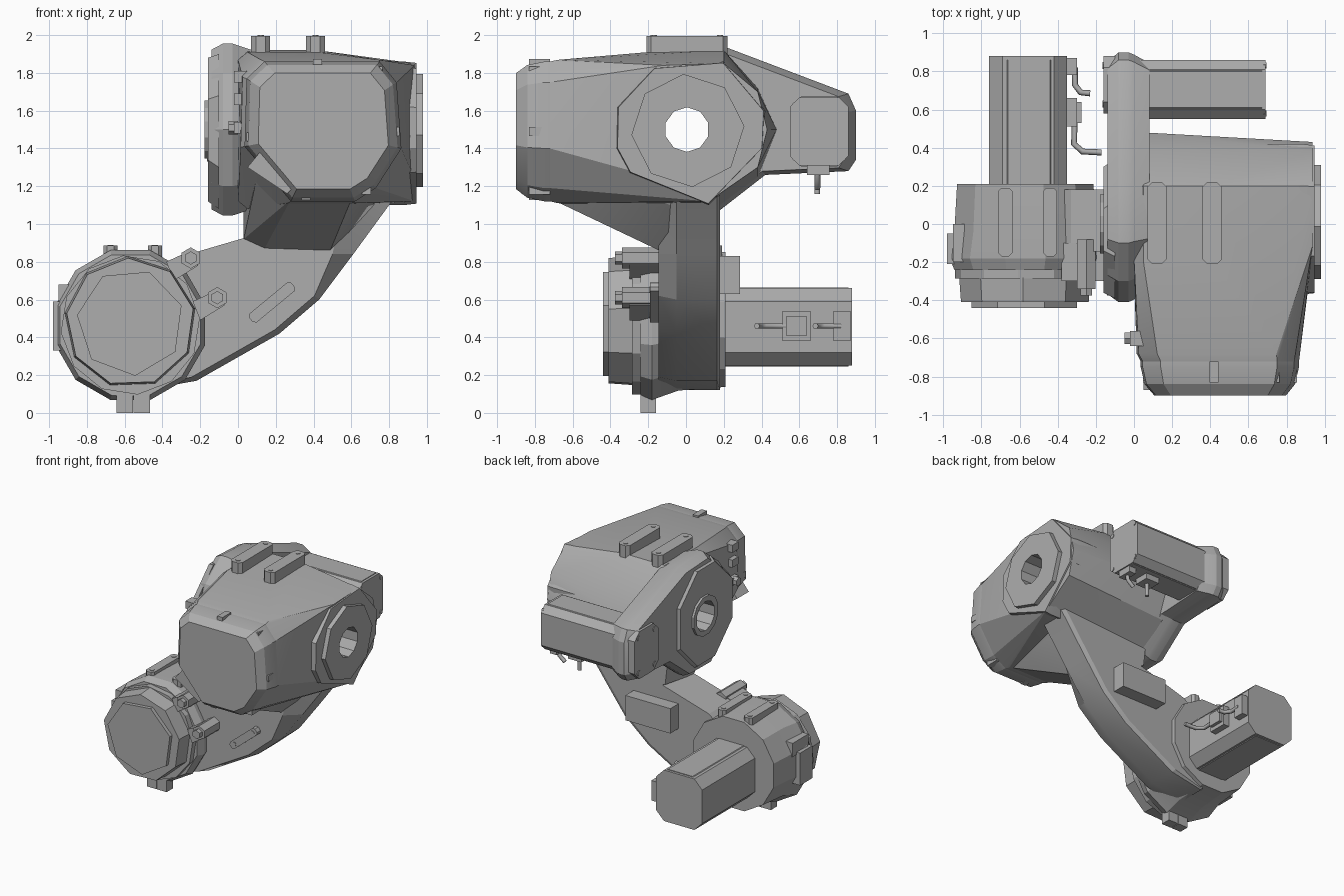
import bpy, bmesh, math
from mathutils import Matrix, Vector

if "Cube" in bpy.data.objects:
    bpy.data.objects.remove(bpy.data.objects["Cube"], do_unlink=True)

grey = bpy.data.materials.new("cast_grey")
grey.use_nodes = True
COLOUR = (0.42, 0.42, 0.42, 1)
grey.diffuse_color = COLOUR
grey.node_tree.nodes["Principled BSDF"].inputs["Base Color"].default_value = COLOUR
parts = []


def finish(name, bm):
    bmesh.ops.recalc_face_normals(bm, faces=bm.faces)
    mesh = bpy.data.meshes.new(name)
    bm.to_mesh(mesh)
    bm.free()
    mesh.materials.append(grey)
    ob = bpy.data.objects.new(name, mesh)
    bpy.context.scene.collection.objects.link(ob)
    parts.append(ob)
    return ob


def place(axis, t, p):
    u, v = p
    return {"x": (t, u, v), "y": (u, t, v), "z": (u, v, t)}[axis]


def loft(name, axis, *rings):
    """Skin matching outlines, each given as (position on axis, points)."""
    bm = bmesh.new()
    rows = [[bm.verts.new(place(axis, t, p)) for p in pts] for t, pts in rings]
    for a, b in zip(rows, rows[1:]):
        for i in range(len(a)):
            j = (i + 1) % len(a)
            bm.faces.new((a[i], a[j], b[j], b[i]))
    bm.faces.new(rows[0])
    bm.faces.new(rows[-1])
    return finish(name, bm)


def prism(name, axis, t0, t1, pts):
    return loft(name, axis, (t0, pts), (t1, pts))


def hull(name, points):
    bm = bmesh.new()
    for p in points:
        bm.verts.new(p)
    res = bmesh.ops.convex_hull(bm, input=bm.verts)
    loose = [g for g in res["geom_interior"] if isinstance(g, bmesh.types.BMVert)]
    bmesh.ops.delete(bm, geom=loose, context="VERTS")
    bmesh.ops.dissolve_limit(bm, angle_limit=0.02, verts=bm.verts, edges=bm.edges)
    return finish(name, bm)


def box(name, x0, x1, y0, y1, z0, z1):
    return prism(name, "z", z0, z1, [(x0, y0), (x1, y0), (x1, y1), (x0, y1)])


def ngon(u, v, r, n, turn=0.5):
    return [(u + r * math.cos((i + turn) * math.tau / n),
             v + r * math.sin((i + turn) * math.tau / n)) for i in range(n)]


def octo(u0, u1, v0, v1, c):
    return [(u0 + c, v0), (u1 - c, v0), (u1, v0 + c), (u1, v1 - c),
            (u1 - c, v1), (u0 + c, v1), (u0, v1 - c), (u0, v0 + c)]


def scaled(pts, s, cu, cv):
    return [(cu + (u - cu) * s, cv + (v - cv) * s) for u, v in pts]


def rail(name, length, width, height, matrix):
    """Long mounting pad with chamfered ends and two bolt heads."""
    l, w = length / 2, width / 2
    pad = prism(name, "z", 0, height, octo(-w, w, -l, l, w * 0.5))
    pad.data.transform(matrix)
    for s in (-1, 1):
        bolt = prism(name + "_bolt", "z", height - 0.01, height + 0.004,
                     ngon(0, s * (l - 0.04), 0.018, 8))
        bolt.data.transform(matrix)


def cable(name, points):
    cu = bpy.data.curves.new(name, "CURVE")
    cu.dimensions = "3D"
    cu.bevel_depth, cu.bevel_resolution = 0.016, 1
    cu.use_fill_caps = True
    sp = cu.splines.new("POLY")
    sp.points.add(len(points) - 1)
    for q, p in zip(sp.points, points):
        q.co = (*p, 1)
    cu.materials.append(grey)
    ob = bpy.data.objects.new(name, cu)
    bpy.context.scene.collection.objects.link(ob)


# Upper housing and its neck
front = [(0.28, 1.12), (0.62, 1.12), (0.73, 1.19), (0.865, 1.4), (0.84, 1.75),
         (0.75, 1.86), (0.14, 1.86), (0.045, 1.77), (0.035, 1.41)]
inner = [(-0.2, 1.91), (0.2, 1.92), (0.38, 1.72), (0.48, 1.5),
         (0.38, 1.25), (0.18, 1.1), (-0.3, 1.08)]
outer = [(-0.12, 1.84), (0.2, 1.85), (0.38, 1.7), (0.43, 1.5),
         (0.38, 1.3), (0.12, 1.12), (-0.14, 1.24), (-0.16, 1.5)]
housing = hull("upper_housing",
               [place("y", -0.72, p) for p in front]
               + [place("y", -0.68, p) for p in scaled(front, 1.025, 0.865, 1.5)]
               + [place("x", 0.05, p) for p in inner]
               + [place("x", 0.0, p) for p in scaled(inner, 0.9, 0, 1.5)]
               + [place("x", 0.42, p) for p in inner[:2]]
               + [place("x", 0.935, p) for p in outer])
hull("neck", [(0.28, -0.71, 1.13), (0.6, -0.71, 1.13), (0.03, -0.14, 0.92),
              (0.14, -0.14, 0.87), (0.42, -0.14, 0.87), (0.06, 0.18, 0.95),
              (0.5, 0.18, 0.9), (0.03, 0.18, 1.2), (0.75, 0.18, 1.2),
              (0.48, -0.1, 0.84), (0.72, -0.3, 1.16), (0.72, 0.0, 1.08),
              (0.1, -0.6, 1.25), (0.7, -0.6, 1.25)])

# Side boss and flange around the hollow shaft
boss_edge = [(-0.37, 1.4), (-0.3, 1.27), (0.12, 1.1), (0.41, 1.4),
             (0.42, 1.6), (0.2, 1.86), (-0.17, 1.83), (-0.365, 1.62)]
boss = loft("side_boss", "x", (0.7, boss_edge), (0.88, boss_edge),
            (0.945, scaled(boss_edge, 0.98, 0, 1.5)))
flange = prism("side_flange", "x", 0.9, 0.98, ngon(0.01, 1.495, 0.3, 8, 0.1))

# Front cover with clips and a folded corner plate
loft("front_cover", "y", (-0.715, front), (-0.75, front),
     (-0.84, scaled(front, 0.95, 0.45, 1.5)), (-0.9, scaled(front, 0.83, 0.46, 1.5)))
for x, z in [(0.42, 1.85), (0.74, 1.81), (0.83, 1.49), (0.68, 1.18), (0.36, 1.15), (0.07, 1.46)]:
    box("cover_clip", x - 0.024, x + 0.024, -0.83, -0.72, z - 0.024, z + 0.024)
prism("corner_plate", "y", -0.87, -0.72, [(0.05, 1.3), (0.14, 1.41), (0.33, 1.23), (0.26, 1.16)])

# Belt cover on the other side, with hub and end cap
belt = [(-0.3, 1.2), (-0.41, 1.5), (-0.3, 1.8), (-0.1, 1.955), (0.2, 1.94),
        (0.86, 1.69), (0.9, 1.6), (0.9, 1.34), (0.86, 1.28), (0.42, 1.26),
        (0.15, 1.05), (-0.14, 1.045)]
cover = loft("belt_cover", "x", (0.08, scaled(belt, 0.92, 0.2, 1.5)), (0.0, scaled(belt, 0.98, 0.3, 1.5)),
             (-0.03, belt), (-0.08, belt), (-0.14, scaled(belt, 0.93, 0.2, 1.5)))
hub = prism("cover_hub", "x", -0.1, -0.178, ngon(0, 1.5, 0.16, 12))
prism("belt_end_cap", "x", -0.1, -0.16, octo(0.58, 0.88, 1.3, 1.68, 0.06))
disc = loft("cover_disc", "x", (-0.1, octo(-0.39, 0.34, 1.08, 1.9, 0.22)),
            (-0.16, octo(-0.36, 0.3, 1.12, 1.88, 0.22)))
for y, z in [(0.63, 1.35), (0.83, 1.35), (0.63, 1.63), (0.83, 1.63)]:
    prism("cap_bolt", "x", -0.165, -0.15, ngon(y, z, 0.02, 8))
    prism("motor_bolt", "x", 0.68, 0.695, ngon(0.705 + (y - 0.73) * 1.25, z, 0.017, 8))

# Hollow shaft bore through the upper joint
cutter = prism("bore_cutter", "x", -1, 2, ngon(0.005, 1.5, 0.118, 10))
parts.remove(cutter)
cutter.hide_render = True
for ob in (housing, boss, flange, cover, hub, disc):
    mod = ob.modifiers.new("bore", "BOOLEAN")
    mod.operation, mod.object, mod.solver = "DIFFERENCE", cutter, "EXACT"
    bpy.context.view_layer.objects.active = ob
    bpy.ops.object.modifier_apply(modifier=mod.name)
bpy.data.objects.remove(cutter, do_unlink=True)

# Plugs beside the front cover
for z in (1.51, 1.66, 1.78):
    box("plug_body", -0.02, 0.08, -0.64, -0.56, z - 0.03, z + 0.03)
prism("plug_nut", "x", -0.05, 0.0, ngon(-0.6, 1.51, 0.035, 6))

# Curved lower arm, its front edge cut back towards the upper end
arm_edge = [(0.92, 1.25), (0.8, 1.1), (0.61, 0.84), (0.43, 0.6), (0.22, 0.42),
            (-0.22, 0.17), (-0.5, 0.12), (-0.6, 0.6), (-0.33, 0.82),
            (0.08, 0.94), (0.06, 1.1), (0.3, 1.3), (0.8, 1.3)]
slim_edge = [(x - 0.025, z + 0.02) if i < 6 else (x, z) for i, (x, z) in enumerate(arm_edge)]
front_edge = [(0.62, 1.25), (0.56, 1.1), (0.5, 0.84)] + slim_edge[3:-1] + [(0.58, 1.3)]
loft("lower_arm", "y", (-0.145, front_edge), (-0.05, arm_edge), (0.165, arm_edge), (0.18, slim_edge))
box("arm_back_box", -0.06, 0.34, 0.15, 0.285, 0.63, 0.83)

# Lower joint housing and stepped front cover
JX, JZ = -0.57, 0.465
loft("lower_joint", "y", (-0.24, ngon(JX, JZ, 0.385, 12)), (-0.18, ngon(JX, JZ, 0.41, 12)),
     (-0.04, ngon(JX, 0.49, 0.385, 12)), (0.21, ngon(JX, 0.495, 0.37, 12)))
prism("joint_plate", "y", -0.285, -0.2, ngon(JX, JZ, 0.37, 12, 0.2))
loft("joint_front_cover", "y", (-0.28, ngon(JX, 0.48, 0.35, 9, 0.3)),
     (-0.41, ngon(JX, 0.48, 0.34, 9, 0.3)))
prism("joint_cap", "y", -0.44, -0.4, ngon(JX, 0.48, 0.285, 7, 0.35))
box("joint_side_pad", -0.98, -0.88, -0.21, -0.05, 0.33, 0.59)
box("joint_side_block", -0.95, -0.8, -0.2, 0.0, 0.57, 0.68)
for x in (-0.6, -0.51):
    box("joint_foot", x - 0.043, x + 0.043, -0.24, -0.16, 0.0, 0.12)

# Hexagonal lugs where the arm meets the joint
for x, z in [(-0.25, 0.82), (-0.11, 0.61)]:
    prism("lug_base", "y", -0.34, -0.08, ngon(x, z, 0.056, 6))
    prism("lug_bolt", "y", -0.375, -0.33, ngon(x, z, 0.035, 6))
    hull("lug_web", [(x + dx, y, z + dz) for y in (-0.3, -0.1)
                     for dx, dz in [(0, 0.04), (0.04, -0.04), (-0.13, -0.02), (-0.09, -0.12)]])

# Mounting rails
for x in (0.12, 0.41):
    rail("top_rail", 0.43, 0.1, 0.14, Matrix.Translation((x, 0.005, 1.856)))
for x in (-0.675, -0.44):
    rail("joint_rail", 0.36, 0.075, 0.09, Matrix.Translation((x, 0.01, 0.796)))
# Rail lying diagonally across the arm front
aim = Vector((0.23, 0, 0.19)).normalized()
side = aim.cross(Vector((0, -1, 0)))
turn = Matrix((side, aim, (0, -1, 0))).transposed().to_4x4()
rail("arm_rail", 0.29, 0.06, 0.05, Matrix.Translation((0.18, -0.14, 0.585)) @ turn)

# Motors with raised side strips and sockets
prism("upper_motor", "x", 0.0, 0.69, octo(0.55, 0.86, 1.31, 1.67, 0.05))
prism("upper_motor_strip", "x", 0.08, 0.67, octo(0.6, 0.81, 1.305, 1.675, 0.01))
prism("lower_motor", "y", 0.15, 0.88, octo(-0.76, -0.35, 0.25, 0.66, 0.07))
prism("lower_motor_strip", "y", 0.21, 0.86, octo(-0.67, -0.43, 0.245, 0.665, 0.01))
for a, b in [(0.4, 0.52), (0.62, 0.68)]:
    box("upper_socket", a, b, 0.64, 0.76, 1.26, 1.32)
for a, b in [(0.51, 0.66), (0.78, 0.87)]:
    box("lower_socket", -0.36, -0.3, a, b, 0.38, 0.54)
box("socket_head", -0.32, -0.275, 0.53, 0.64, 0.41, 0.51)
cable("upper_cable", [(0.46, 0.695, 1.28), (0.46, 0.695, 1.16)])
cable("upper_cable_end", [(0.65, 0.695, 1.28), (0.64, 0.695, 1.23), (0.59, 0.695, 1.19)])
cable("lower_cable", [(-0.31, 0.55, 0.46), (-0.315, 0.42, 0.46), (-0.27, 0.38, 0.46), (-0.17, 0.375, 0.46)])
cable("lower_cable_end", [(-0.31, 0.82, 0.46), (-0.31, 0.73, 0.46), (-0.28, 0.69, 0.46), (-0.23, 0.685, 0.46)])

# Keep sharp edges crisp and soften shallow ones
bpy.ops.object.select_all(action="DESELECT")
for ob in parts:
    ob.select_set(True)
bpy.context.view_layer.objects.active = parts[0]
bpy.ops.object.shade_smooth_by_angle(angle=math.radians(20))
